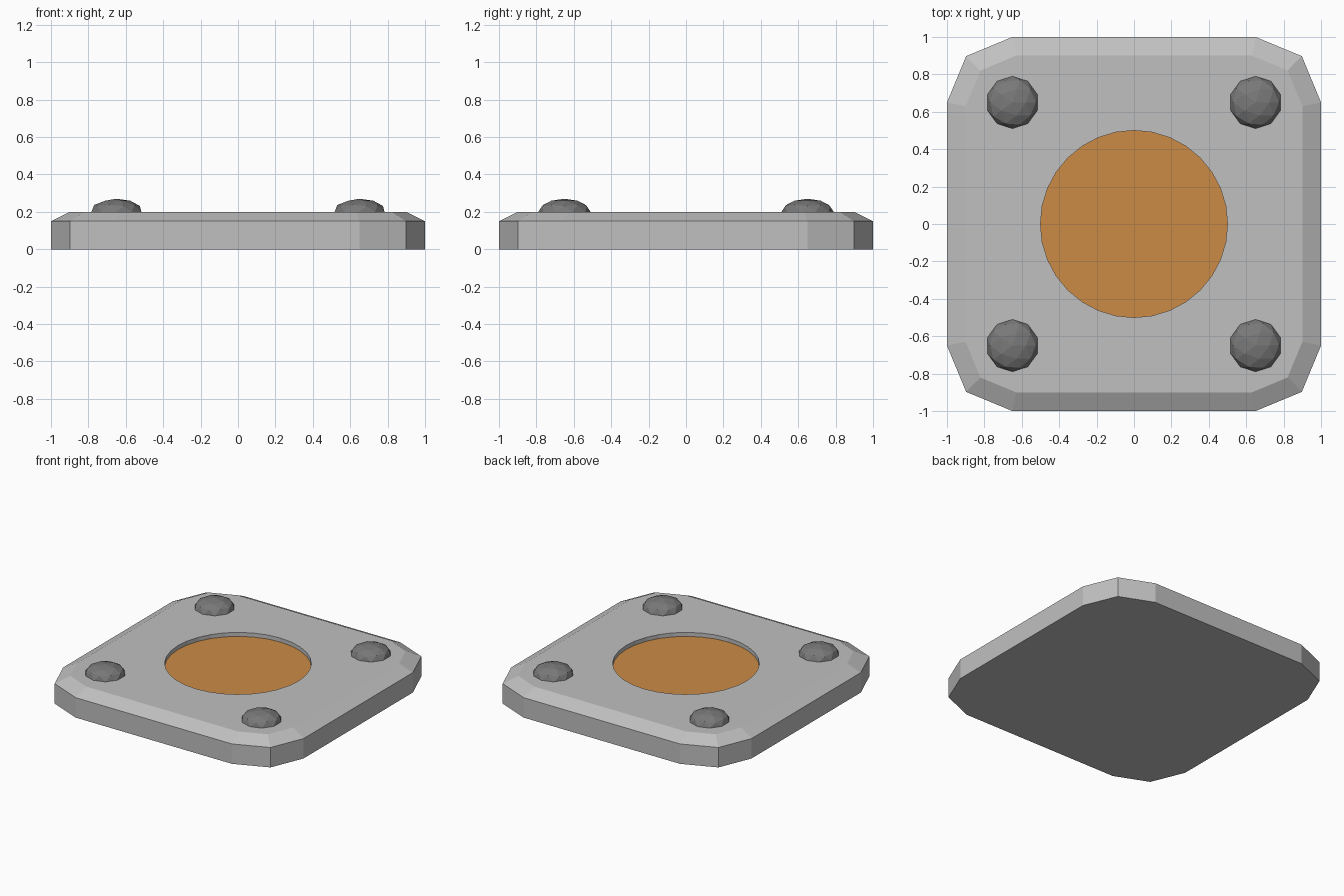
import bpy
import bmesh
from math import cos, sin, pi
from mathutils import Matrix

cube = bpy.data.objects.get("Cube")
if cube:
    bpy.data.objects.remove(cube, do_unlink=True)

BASE_Z, TOP_Z, FLOOR_Z = 0.15, 0.2, 0.17
CORNER, CORNER_R = 0.65, 0.35
HOLE_R = 0.5


def material(name, color):
    mat = bpy.data.materials.new(name)
    mat.use_nodes = True
    mat.diffuse_color = (*color, 1)
    mat.node_tree.nodes["Principled BSDF"].inputs["Base Color"].default_value = (*color, 1)
    return mat


def add_object(name, bm, mat):
    mesh = bpy.data.meshes.new(name)
    bm.to_mesh(mesh)
    bm.free()
    mesh.materials.append(mat)
    obj = bpy.data.objects.new(name, mesh)
    bpy.context.collection.objects.link(obj)
    return obj


def circle(bm, z):
    return bmesh.ops.create_circle(bm, segments=32, radius=HOLE_R,
                                   matrix=Matrix.Translation((0, 0, z)))["verts"]


steel = material("light grey metal", (0.53, 0.53, 0.53))
dark_steel = material("dark grey metal", (0.19, 0.19, 0.19))
orange = material("orange", (0.6, 0.26, 0.06))

# Plate outline with two-step rounded corners
bm = bmesh.new()
outline = []
for quarter in range(4):
    mid = (quarter + 0.5) * pi / 2
    cx = CORNER * 2 ** 0.5 * cos(mid)
    cy = CORNER * 2 ** 0.5 * sin(mid)
    for step in range(3):
        a = (quarter + step / 2) * pi / 2
        outline.append(bm.verts.new((cx + CORNER_R * cos(a), cy + CORNER_R * sin(a), 0)))
bottom = bm.faces.new(outline)

# Side walls and sloped rim
extruded = bmesh.ops.extrude_face_region(bm, geom=[bottom], use_keep_orig=True)["geom"]
top = next(g for g in extruded if isinstance(g, bmesh.types.BMFace))
bmesh.ops.translate(bm, verts=top.verts, vec=(0, 0, BASE_Z))
bmesh.ops.inset_region(bm, faces=[top], thickness=0.1, use_even_offset=True)
for v in top.verts:
    v.co.z = TOP_Z

# Top surface with a round recess
rim_edges = list(top.edges)
bmesh.ops.delete(bm, geom=[top], context="FACES_ONLY")
upper = circle(bm, TOP_Z)
hole_edges = list({e for v in upper for e in v.link_edges})
bmesh.ops.triangle_fill(bm, edges=rim_edges + hole_edges, use_beauty=True, normal=(0, 0, 1))
lower = circle(bm, FLOOR_Z)
for i in range(len(upper)):
    j = (i + 1) % len(upper)
    bm.faces.new((upper[i], upper[j], lower[j], lower[i]))
bmesh.ops.recalc_face_normals(bm, faces=bm.faces)
bottom.normal_update()
if bottom.normal.z > 0:
    bmesh.ops.reverse_faces(bm, faces=bm.faces)
add_object("plate", bm, steel)

# Coloured disc on the recess floor
bm = bmesh.new()
disc = bm.faces.new(circle(bm, FLOOR_Z))
disc.normal_update()
if disc.normal.z < 0:
    disc.normal_flip()
add_object("recess_disc", bm, orange)

# Faceted rivets at the corners
for side, sx in (("left", 1), ("right", -1)):
    for end, sy in (("front", -1), ("back", 1)):
        bm = bmesh.new()
        bmesh.ops.create_icosphere(bm, subdivisions=2, radius=0.14)
        rivet = add_object(f"{end}_{side}_rivet", bm, dark_steel)
        rivet.location = (sx * CORNER, sy * CORNER, TOP_Z)
        rivet.scale.z = 0.5
